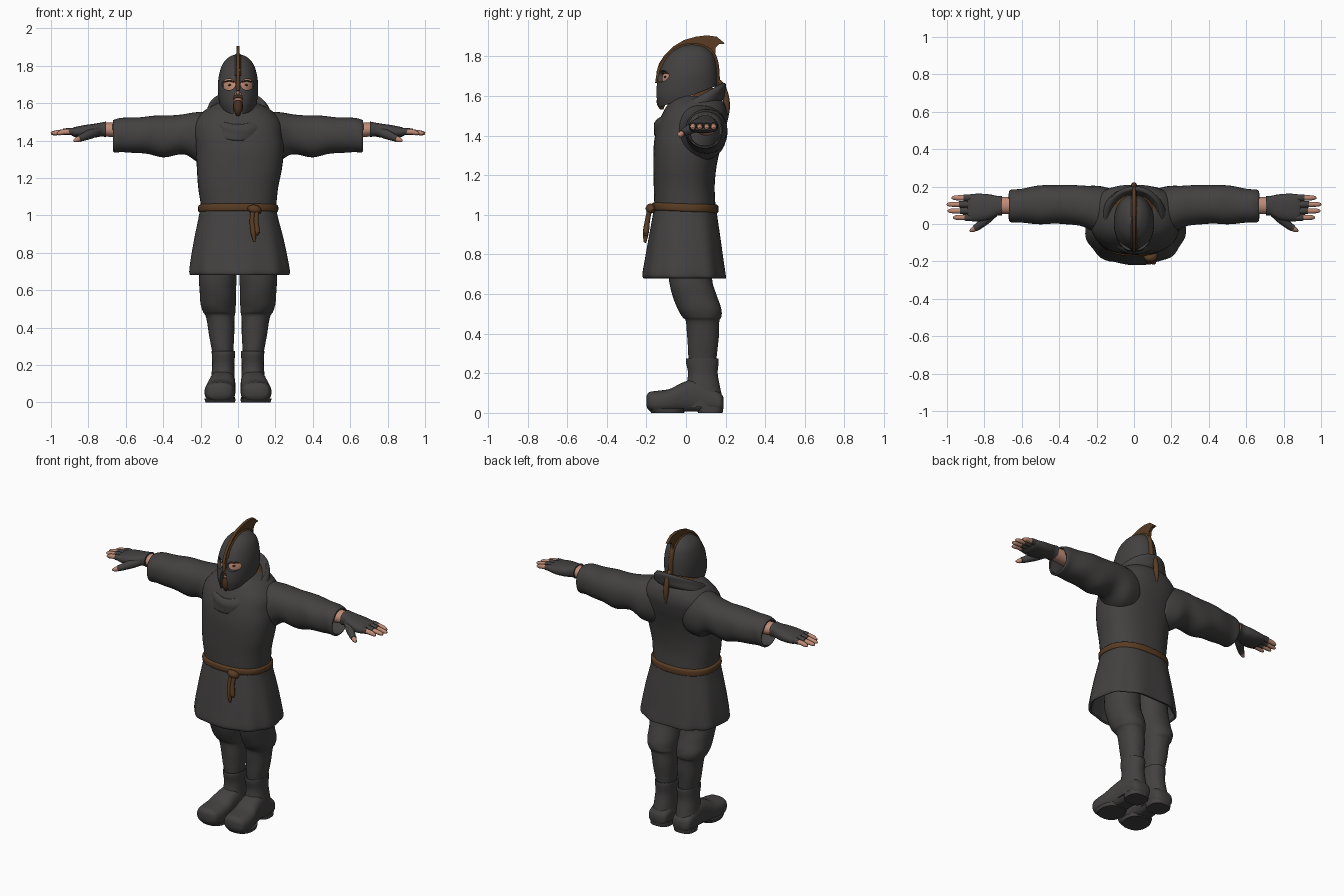
import bpy, bmesh, math
from mathutils import Vector


def material(name, rgb):
    m = bpy.data.materials.new(name)
    m.diffuse_color = (*rgb, 1)
    return m


CLOTH = material("charcoal cloth", (0.056, 0.053, 0.052))
LEATHER = material("brown leather", (0.10, 0.045, 0.017))
SKIN = material("skin", (0.52, 0.26, 0.18))
HAIR = material("dark hair", (0.07, 0.03, 0.014))


def finish(bm, name, mat, angle=50):
    bmesh.ops.recalc_face_normals(bm, faces=bm.faces)
    me = bpy.data.meshes.new(name)
    bm.to_mesh(me)
    bm.free()
    me.materials.append(mat)
    me.shade_smooth()
    me.set_sharp_from_angle(angle=math.radians(angle))
    ob = bpy.data.objects.new(name, me)
    bpy.context.collection.objects.link(ob)
    return ob


def spline(rows, k):
    """Smooth interpolation through rows of numbers."""
    out = []
    for i in range(len(rows) - 1):
        a, b, c, d = rows[max(i - 1, 0)], rows[i], rows[i + 1], rows[min(i + 2, len(rows) - 1)]
        for j in range(k):
            t = j / k
            out.append([0.5 * (2 * q + (r - p) * t + (2 * p - 5 * q + 4 * r - s) * t * t
                               + (3 * q - p - 3 * r + s) * t ** 3) for p, q, r, s in zip(a, b, c, d)])
    return out + [list(rows[-1])]


def skin_rings(bm, rings, cap):
    vs = [[bm.verts.new(p) for p in ring] for ring in rings]
    n = len(vs[0])
    for a, b in zip(vs, vs[1:]):
        for i in range(n):
            bm.faces.new((a[i], a[(i + 1) % n], b[(i + 1) % n], b[i]))
    if cap:
        bm.faces.new(vs[0])
        bm.faces.new(vs[-1])


def loft(name, secs, mat, axis="z", n=40, k=5, power=2.0, tilt=0, wave=None, cap=True, s=1, floor=None):
    """Sections are (position, u0, u1, v0, v1) bounds across the axis; s=-1 mirrors in x."""
    rows, rings = spline(secs, k), []
    for i, (t, u0, u1, v0, v1) in enumerate(rows):
        ring = []
        for j in range(n):
            a = 2 * math.pi * j / n
            w = wave(i / (len(rows) - 1), a) if wave else 1
            c, d = math.cos(a), math.sin(a)
            u = (u0 + u1) / 2 + w * (u1 - u0) / 2 * math.copysign(abs(c) ** (2 / power), c)
            v = (v0 + v1) / 2 + w * (v1 - v0) / 2 * math.copysign(abs(d) ** (2 / power), d)
            x, y, z = {"z": (u, v, t + tilt * v), "x": (t, u, v), "y": (u, t, v)}[axis]
            ring.append((x * s, y, z if floor is None else max(z, floor)))
        rings.append(ring)
    bm = bmesh.new()
    skin_rings(bm, rings, cap)
    return finish(bm, name, mat)


def tube(name, pts, mat, s=1, n=14, k=4):
    """Round tube through (x, y, z, radius) points."""
    rows, rings = spline(pts, k), []
    P = [Vector(r[:3]) for r in rows]
    for i, r in enumerate(rows):
        d = (P[min(i + 1, len(P) - 1)] - P[max(i - 1, 0)]).normalized()
        e = d.cross(Vector((0.31, 0.2, 0.93)) if abs(d.z) < 0.8 else Vector((1, 0, 0))).normalized()
        f = d.cross(e)
        ring = [P[i] + r[3] * (e * math.cos(2 * math.pi * j / n) + f * math.sin(2 * math.pi * j / n)) for j in range(n)]
        rings.append([(p.x * s, p.y, p.z) for p in ring])
    bm = bmesh.new()
    skin_rings(bm, rings, True)
    return finish(bm, name, mat)


def thicken(ob, t):
    m = ob.modifiers.new("thickness", "SOLIDIFY")
    m.thickness, m.offset = t, -1


# Tunic body and flared skirt with folds
loft("tunic_body", [(1.0, -.2, .2, -.155, .15), (1.06, -.2, .205, -.16, .148), (1.15, -.213, .215, -.163, .145),
     (1.25, -.22, .235, -.165, .155), (1.35, -.225, .245, -.163, .178), (1.43, -.235, .24, -.15, .2),
     (1.5, -.23, .23, -.125, .21), (1.56, -.18, .18, -.09, .195), (1.6, -.11, .11, -.05, .16)], CLOTH, power=2.4)
skirt = loft("tunic_skirt", [(1.05, -.2, .2, -.157, .15), (.98, -.212, .215, -.17, .16), (.88, -.232, .24, -.187, .175),
             (.77, -.25, .262, -.205, .19), (.70, -.257, .272, -.215, .2), (.68, -.25, .265, -.208, .2)], CLOTH, n=96,
             power=2.6, wave=lambda f, a: 1 + .022 * f * math.cos(9 * a + 1.2) + .012 * f * math.cos(4 * a), cap=False)
thicken(skirt, .012)

# Belt, knot and hanging ends
loft("belt", [(1.015, -.2, .2, -.158, .155), (1.022, -.212, .214, -.171, .163), (1.05, -.212, .214, -.171, .163),
     (1.058, -.2, .2, -.158, .155)], LEATHER, power=2.4, tilt=-.04)
tube("belt_knot", [(.06, -.165, 1.04, .012), (.075, -.178, 1.035, .023), (.1, -.178, 1.03, .023), (.118, -.165, 1.02, .012)], LEATHER)
for dx, low in ((0, .86), (.022, .9)):
    tube("belt_end", [(.08 + dx, -.183, 1.03, .012), (.075 + dx, -.195, .97, .013), (.082 + dx, -.203, .91, .015),
         (.088 + dx, -.207, low, .006)], LEATHER)

# Draped cowl, brown inner collar and neck
loft("cowl", [(1.475, -.165, .165, -.145, .18), (1.5, -.178, .178, -.163, .198), (1.545, -.168, .168, -.16, .2),
     (1.565, -.15, .15, -.145, .185), (1.55, -.132, .132, -.125, .165), (1.52, -.12, .12, -.11, .15)], CLOTH, tilt=.55,
     wave=lambda f, a: 1 + .015 * math.sin(18 * f + 2 * math.cos(a)), cap=False)
loft("inner_collar", [(1.53, -.14, .14, -.135, .17), (1.56, -.115, .115, -.115, .15), (1.585, -.085, .085, -.08, .12)],
     LEATHER, tilt=.5)
loft("neck", [(1.5, -.075, .075, -.06, .12), (1.58, -.078, .078, -.07, .125), (1.66, -.08, .08, -.08, .13)], SKIN)

# Head, face and beard
loft("head", [(1.56, -.03, .03, -.115, 0), (1.59, -.055, .055, -.122, .05), (1.64, -.08, .08, -.124, .09),
     (1.7, -.092, .092, -.12, .1), (1.76, -.08, .08, -.09, .1), (1.8, -.03, .03, -.03, .05)], SKIN)
tube("nose", [(0, -.115, 1.70, .008), (0, -.128, 1.675, .012), (0, -.132, 1.658, .013), (0, -.12, 1.645, .008)], SKIN)
tube("beard", [(0, -.116, 1.612, .02), (0, -.122, 1.59, .024), (0, -.125, 1.56, .022), (0, -.122, 1.532, .008)], HAIR)
tube("moustache", [(-.03, -.116, 1.615, .005), (-.015, -.122, 1.635, .009), (.015, -.122, 1.635, .009), (.03, -.116, 1.615, .005)], HAIR)
for s in (1, -1):
    tube("eyebrow", [(.02, -.117, 1.713, .004), (.045, -.109, 1.72, .005), (.072, -.082, 1.714, .003)], HAIR, s)
    tube("eye", [(.037, -.108, 1.697, .003), (.045, -.106, 1.697, .005), (.053, -.101, 1.697, .003)], HAIR, s)

# Helmet: dome with slanted lower rim, eye holes and mouth slit
helmet = loft("helmet", [(1.5, -.07, .07, -.13, .15), (1.55, -.085, .085, -.143, .152), (1.6, -.1, .1, -.153, .155),
              (1.66, -.107, .107, -.148, .157), (1.72, -.106, .106, -.135, .157), (1.78, -.094, .094, -.108, .148),
              (1.82, -.075, .075, -.075, .13), (1.85, -.042, .042, -.025, .09), (1.862, -.006, .006, .024, .036)],
              CLOTH, n=64, power=2.1)
bm = bmesh.new()
bm.from_mesh(helmet.data)
bmesh.ops.bisect_plane(bm, geom=bm.verts[:] + bm.edges[:] + bm.faces[:], plane_co=(0, -.15, 1.537),
                       plane_no=(0, .115, -.305), clear_outer=True)
bmesh.ops.holes_fill(bm, edges=[e for e in bm.edges if e.is_boundary])
bmesh.ops.recalc_face_normals(bm, faces=bm.faces)
bm.to_mesh(helmet.data)
bm.free()
cutters = [loft("eye_cutter", [(-.22, .014, .085, 1.67, 1.73), (-.07, .014, .085, 1.67, 1.73)], CLOTH, "y", 24, 1, s=s) for s in (1, -1)]
cutters.append(loft("mouth_cutter", [(-.22, -.025, .025, 1.46, 1.662), (-.09, -.025, .025, 1.46, 1.662)], CLOTH, "y", 24, 1, 3.0))
for c in cutters:
    m = helmet.modifiers.new("opening", "BOOLEAN")
    m.operation, m.object, m.solver = "DIFFERENCE", c, "EXACT"
    c.hide_render = True
dg = bpy.context.evaluated_depsgraph_get()
helmet.data = bpy.data.meshes.new_from_object(helmet.evaluated_get(dg))
helmet.modifiers.clear()
helmet.data.shade_smooth()
helmet.data.set_sharp_from_angle(angle=math.radians(40))
for c in cutters:
    bpy.data.objects.remove(c)

# Swept crest, helmet bands and rear tail
bm = bmesh.new()
outline = [(-.15, 1.72), (-.136, 1.765), (-.11, 1.805), (-.065, 1.85), (-.01, 1.883), (.05, 1.9), (.105, 1.907), (.155, 1.9),
           (.197, 1.865), (.168, 1.862), (.15, 1.845), (.147, 1.81), (.158, 1.76), (.1, 1.77), (.03, 1.82), (-.06, 1.79), (-.11, 1.72)]
face = bm.faces.new([bm.verts.new((-.009, y, z)) for y, z in outline])
ext = bmesh.ops.extrude_face_region(bm, geom=[face])["geom"]
bmesh.ops.translate(bm, verts=[v for v in ext if isinstance(v, bmesh.types.BMVert)], vec=(.018, 0, 0))
finish(bm, "crest", LEATHER, 35)
tube("nose_guard", [(0, -.132, 1.74, .011), (0, -.14, 1.70, .011), (0, -.147, 1.665, .009)], LEATHER)
tube("top_band", [(0, -.125, 1.745, .016), (0, -.1, 1.785, .016), (0, -.065, 1.82, .016), (0, -.01, 1.848, .016),
     (0, .06, 1.852, .016), (0, .12, 1.825, .016), (0, .146, 1.775, .016), (0, .155, 1.71, .015), (0, .157, 1.645, .014)], LEATHER)
tube("rear_tail", [(0, .155, 1.68, .012), (0, .182, 1.655, .014), (0, .2, 1.6, .016), (0, .206, 1.54, .016), (0, .203, 1.47, .006)], LEATHER)

FINGERS = [(.035, .968), (.07, .995), (.105, 1.0), (.14, .975)]
for s in (1, -1):
    # Wide sleeves with soft wrinkles
    sleeve = loft("sleeve", [(.1, -.06, .18, 1.27, 1.56), (.2, -.05, .205, 1.28, 1.555), (.29, -.008, .205, 1.325, 1.54),
                  (.4, 0, .21, 1.312, 1.535), (.5, 0, .205, 1.33, 1.527), (.6, .006, .19, 1.338, 1.522),
                  (.655, .01, .182, 1.335, 1.515), (.668, .014, .178, 1.345, 1.508)], CLOTH, "x", power=2.2,
                  wave=lambda f, a: 1 + .018 * math.sin(24 * f + 2 * math.sin(a)), cap=False, s=s)
    thicken(sleeve, .01)
    # Forearm, glove and fingers
    loft("forearm", [(.5, .045, .155, 1.40, 1.505), (.6, .05, .15, 1.41, 1.5), (.73, .055, .142, 1.425, 1.495)], SKIN, "x", 24, s=s)
    loft("glove", [(.705, .045, .15, 1.418, 1.502), (.73, .045, .15, 1.422, 1.497), (.77, .025, .158, 1.415, 1.49),
         (.82, .015, .162, 1.413, 1.483), (.87, .015, .16, 1.418, 1.473), (.89, .022, .152, 1.428, 1.465)], CLOTH, "x", 28, power=2.5, s=s)
    for y, tip in FINGERS:
        tube("finger", [(.87, y, 1.448, .015), (.93, y, 1.446, .0145), (tip - .015, y, 1.44, .012), (tip, y, 1.437, .005)], SKIN, s)
        tube("glove_finger", [(.85, y, 1.448, .018), (.89, y, 1.449, .019), (tip - .065, y, 1.447, .0175)], CLOTH, s)
    tube("glove_thumb", [(.75, .06, 1.45, .025), (.79, .025, 1.435, .026), (.83, -.01, 1.418, .02), (.85, -.022, 1.41, .018)], CLOTH, s)
    tube("thumb", [(.83, -.01, 1.418, .015), (.86, -.03, 1.405, .014), (.878, -.038, 1.398, .005)], SKIN, s)
    # Baggy trousers gathered below the knee
    loft("trouser_leg", [(.85, .005, .2, -.1, .125), (.68, .008, .207, -.088, .132), (.6, .01, .206, -.07, .152),
         (.53, .012, .2, -.045, .178), (.485, .014, .188, -.018, .178), (.46, .018, .172, 0, .168), (.38, .02, .158, .006, .166),
         (.29, .024, .142, .012, .155), (.22, .03, .13, .02, .145)], CLOTH, power=2.2, s=s,
         wave=lambda f, a: 1 + .008 * math.sin(30 * f + 3 * math.cos(a)))
    # Boots
    loft("boot_shaft", [(.262, .03, .13, .015, .15), (.275, .018, .14, .002, .162), (.255, .016, .14, 0, .165), (.2, .02, .138, .01, .16),
         (.14, .018, .143, .0, .17), (.08, .015, .15, -.03, .182), (.03, .02, .15, -.04, .182)], CLOTH, power=2.2, s=s)
    loft("boot_foot", [(-.2, .06, .13, .035, .085), (-.185, .03, .165, .012, .105), (-.14, .016, .178, 0, .112), (-.08, .014, .175, 0, .122),
         (-.02, .014, .162, 0, .152), (.05, .014, .152, 0, .17), (.13, .016, .15, 0, .13), (.175, .025, .145, .008, .1),
         (.19, .05, .12, .025, .075)], CLOTH, "y", power=2.6, s=s, floor=.006)
    loft("sole", [(0, .016, .174, -.175, -.01), (.022, .012, .18, -.192, 0)], CLOTH, k=1, power=2.4, s=s)
    loft("heel", [(0, .018, .15, .06, .185), (.03, .016, .152, .055, .19)], CLOTH, k=1, power=2.6, s=s)
